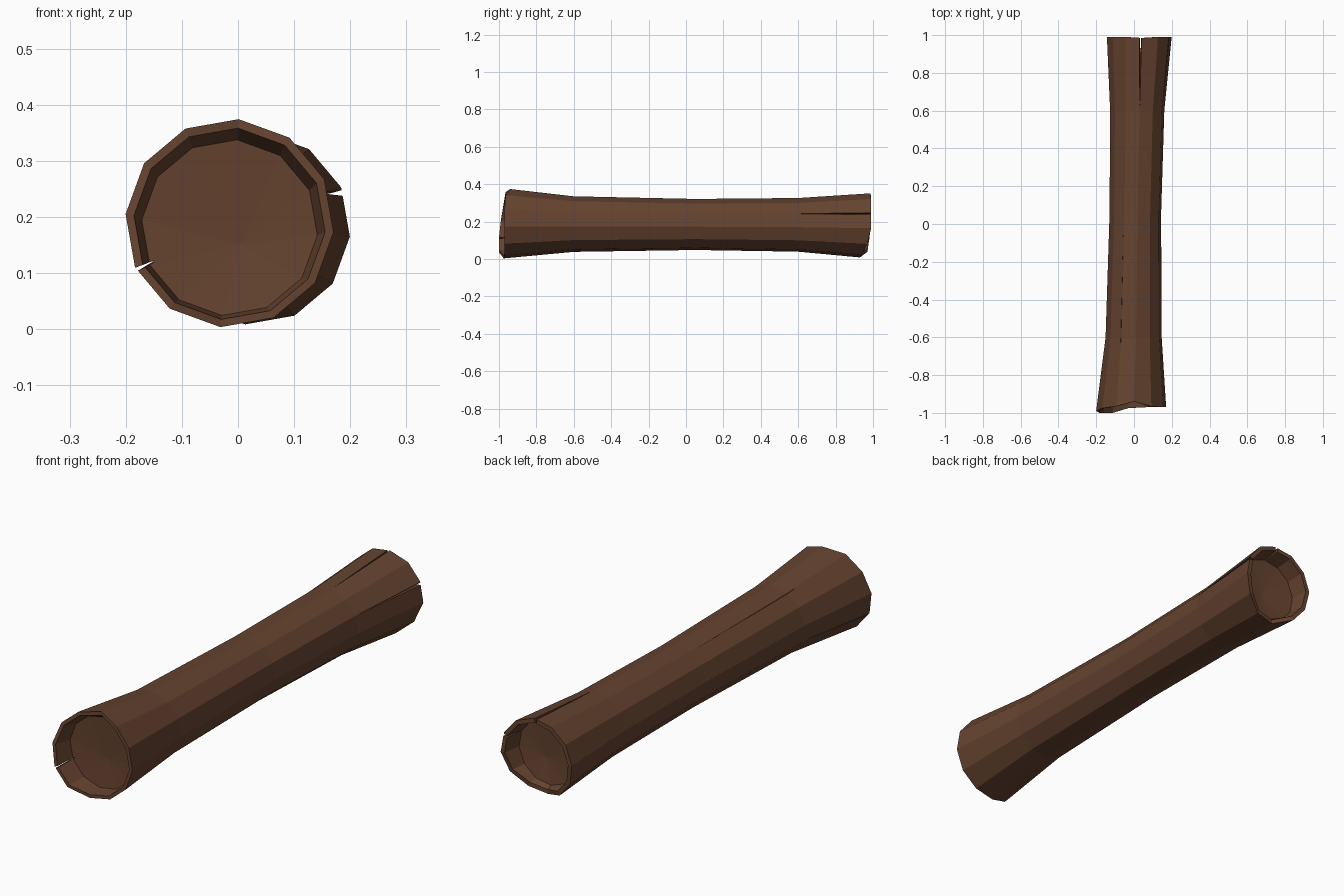
import bpy, bmesh, math
from mathutils import Vector

if "Cube" in bpy.data.objects:
    bpy.data.objects.remove(bpy.data.objects["Cube"])

SIDES = 12


def make_material(name, rgb):
    mat = bpy.data.materials.new(name)
    mat.use_nodes = True
    mat.diffuse_color = (*rgb, 1)
    mat.node_tree.nodes["Principled BSDF"].inputs["Base Color"].default_value = (*rgb, 1)
    return mat


bark = make_material("bark_brown", (0.13, 0.056, 0.029))


def make_object(name, bm):
    bmesh.ops.recalc_face_normals(bm, faces=bm.faces)
    mesh = bpy.data.meshes.new(name)
    bm.to_mesh(mesh)
    bm.free()
    mesh.materials.append(bark)
    obj = bpy.data.objects.new(name, mesh)
    bpy.context.collection.objects.link(obj)
    return obj


# Uneven end rims, anticlockwise from the top
front_rim = [-.94, -.965, -.975, -.99, -1, -1, -.975, -.97, -.97, -.97, -.97, -.965]
back_rim = [.985, .99, .99, .99, .98, .97, .93, .94, .97, .99, .99, .99]

# Log sections from the front cap to the back cap: y, centre x, centre z, radius
sections = [
    (-.91, -.015, .181, .157),
    (front_rim, -.015, .188, .171),
    (front_rim, -.015, .189, .186),
    (-.6, -.002, .187, .149),
    (.05, .007, .185, .137),
    (.6, .017, .183, .144),
    (back_rim, .028, .18, .172),
    (back_rim, .028, .18, .153),
    (.91, .025, .18, .142),
]

bm = bmesh.new()
rings = []
for y, cx, cz, r in sections:
    ring = []
    for k in range(SIDES):
        a = math.radians(85 + 360 / SIDES * k)
        depth = y[k] if isinstance(y, list) else y
        ring.append(bm.verts.new((cx + r * math.cos(a), depth, cz + r * math.sin(a))))
    rings.append(ring)

for a, b in zip(rings, rings[1:]):
    for k in range(SIDES):
        n = (k + 1) % SIDES
        bm.faces.new((a[k], a[n], b[n], b[k]))

# Slightly dished end caps
for ring, push in ((rings[0], .012), (rings[-1], -.012)):
    centre = sum((v.co for v in ring), Vector()) / SIDES
    tip = bm.verts.new(centre + Vector((.02, push, -.03)))
    for k in range(SIDES):
        bm.faces.new((ring[k], ring[(k + 1) % SIDES], tip))
log = make_object("log", bm)


def cut_crack(name, tip, mouth, outward, width, depth):
    """Cut a long wedge that opens from the tip towards the mouth."""
    tip, mouth, outward = Vector(tip), Vector(mouth), Vector(outward).normalized()
    side = (mouth - tip).cross(outward).normalized() * width / 2
    bm = bmesh.new()
    for p, s, d in ((tip, .04, .1), (mouth, 1, 1)):
        for q in (p + outward * .06 + side * s, p + outward * .06 - side * s,
                  p - outward * depth * d - side * s * .3,
                  p - outward * depth * d + side * s * .3):
            bm.verts.new(q)
    bmesh.ops.convex_hull(bm, input=bm.verts)
    cutter = make_object(name, bm)
    cutter.hide_render = True
    mod = log.modifiers.new(name, "BOOLEAN")
    mod.operation, mod.object, mod.solver = "DIFFERENCE", cutter, "EXACT"
    bpy.context.view_layer.objects.active = log
    bpy.ops.object.modifier_apply(modifier=name)
    bpy.data.objects.remove(cutter)


# Splits at the ends and a fine seam along the top
cut_crack("top_split", (.03, .62, .325), (.035, 1.02, .352), (0, 0, 1), .02, .035)
cut_crack("side_split", (.15, .6, .243), (.19, 1.02, .243), (1, 0, .2), .02, .035)
cut_crack("front_split", (-.135, -.62, .13), (-.185, -1.02, .105), (-1, 0, -.4), .014, .03)
cut_crack("seam", (-.055, 0, .306), (-.07, -.64, .319), (-.4, 0, 1), .004, .008)
